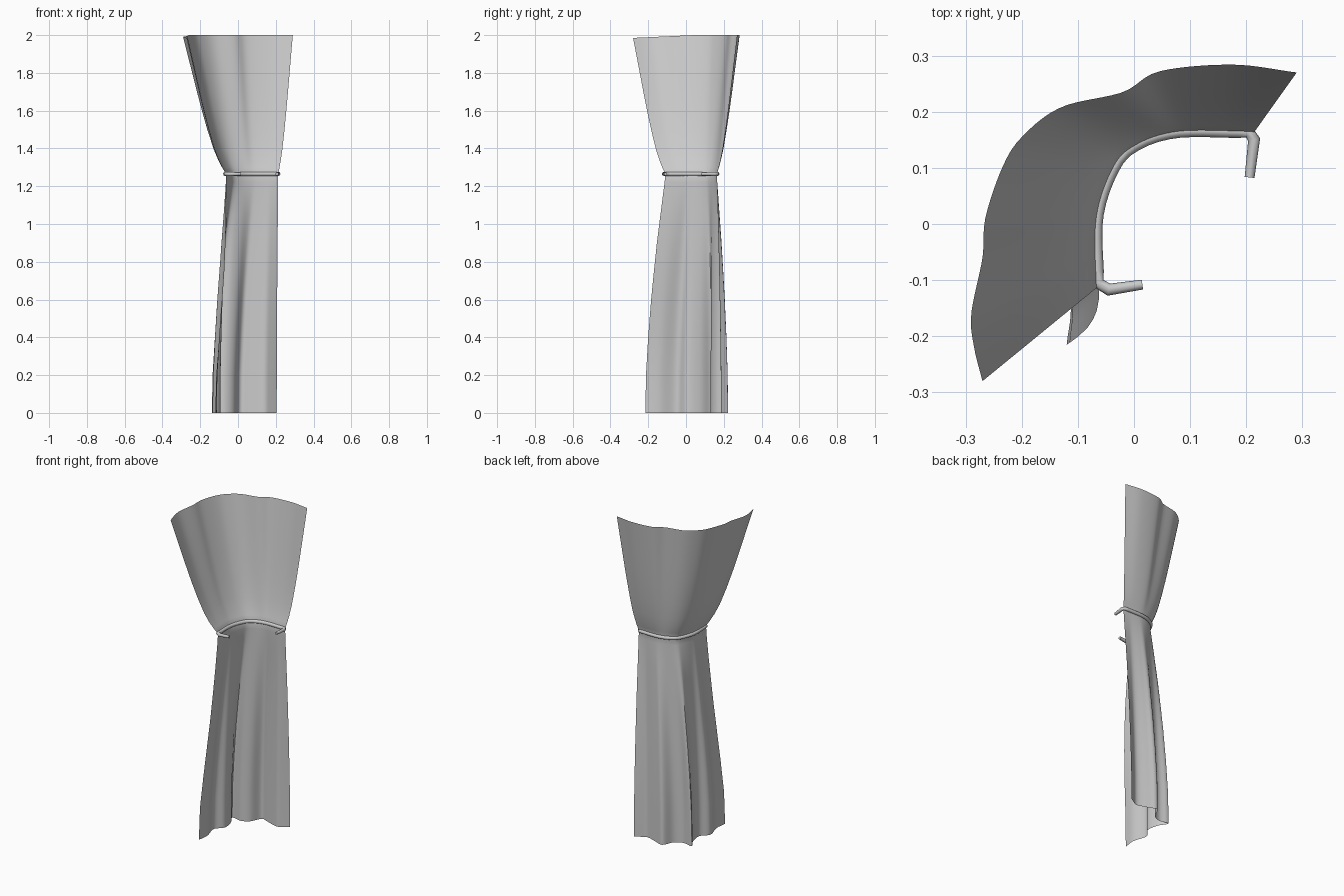
import bpy, bmesh
from mathutils import Vector

if "Cube" in bpy.data.objects:
    bpy.data.objects.remove(bpy.data.objects["Cube"])


def spline(points, n):
    """Catmull-Rom through the points, resampled to n evenly spaced points."""
    p = [Vector(q) for q in points]
    p = [2 * p[0] - p[1]] + p + [2 * p[-1] - p[-2]]
    dense = []
    for a, b, c, d in zip(p, p[1:], p[2:], p[3:]):
        for k in range(20):
            t = k / 20
            dense.append(0.5 * (2 * b + (c - a) * t + (2 * a - 5 * b + 4 * c - d) * t**2
                                + (3 * b - a - 3 * c + d) * t**3))
    dense.append(p[-2])
    length = [0]
    for a, b in zip(dense, dense[1:]):
        length.append(length[-1] + (b - a).length)
    out, j = [], 0
    for i in range(n):
        s = length[-1] * i / (n - 1)
        while j < len(dense) - 2 and length[j + 1] < s:
            j += 1
        out.append(dense[j].lerp(dense[j + 1], (s - length[j]) / (length[j + 1] - length[j])))
    return out


def smooth(ob):
    bpy.context.view_layer.objects.active = ob
    ob.select_set(True)
    bpy.ops.object.shade_smooth_by_angle(angle=1.0)
    ob.select_set(False)


# Plan curves of the cloth: top edge, gathered waist and folded hem
N = 61
WAIST_Z = 1.265
top = spline([(-.27, -.28), (-.285, -.22), (-.29, -.16), (-.27, -.06), (-.265, .01), (-.235, .1),
              (-.2, .155), (-.13, .208), (-.02, .235), (.045, .272), (.175, .284), (.29, .27)], N)
waist = spline([(-.062, -.11), (-.062, .01), (-.035, .095), (0, .135), (.075, .162), (.213, .162)], N)
hem = spline([(-.12, -.215), (-.113, -.14), (-.135, -.05), (-.095, .005), (-.105, .08), (-.138, .14),
              (-.075, .13), (-.025, .155), (.01, .22), (.06, .208), (.134, .185), (.17, .2),
              (.205, .222)], N)

# Height and spread away from the waist, above and below the tie
upper = [(2, 1), (1.9, .89), (1.8, .78), (1.7, .67), (1.6, .555), (1.5, .43), (1.4, .29),
         (1.34, .18), (1.3, .09), (WAIST_Z, 0)]
lower = [(1.22, .03), (1.15, .12), (1.05, .24), (.9, .42), (.75, .57), (.6, .71), (.4, .86),
         (.2, .97), (0, 1)]

# Curtain sheet
bm = bmesh.new()
rows = []
for edge, levels in ((top, upper), (hem, lower)):
    for z, f in levels:
        row = []
        for i in range(N):
            s = i / (N - 1)
            power = 1 + 2 * max(0, 1 - 4 * s) if edge is hem else 1
            x = waist[i].x + (edge[i].x - waist[i].x) * f**power
            y = waist[i].y + (edge[i].y - waist[i].y) * f
            drop = .015 * max(0, 1 - 3 * s) * f if edge is top else 0
            row.append(bm.verts.new((x, y, z - drop)))
        rows.append(row)
for a, b in zip(rows, rows[1:]):
    for i in range(N - 1):
        bm.faces.new((a[i], a[i + 1], b[i + 1], b[i]))
mesh = bpy.data.meshes.new("curtain")
bm.to_mesh(mesh)
bm.free()
curtain = bpy.data.objects.new("curtain", mesh)
bpy.context.collection.objects.link(curtain)
smooth(curtain)

# Tie-back cord around the waist, with both ends hooked inward
path = [(.015, -.108), (-.045, -.117)]
path += [tuple(p) for p in spline([(-.064, -.105), (-.066, .01), (-.039, .095), (-.002, .138),
                                   (.075, .164), (.205, .164)], 24)]
path += [(.214, .15), (.206, .083)]
curve = bpy.data.curves.new("tie_back", 'CURVE')
curve.dimensions = '3D'
curve.bevel_depth = .011
curve.bevel_resolution = 2
curve.use_fill_caps = True
line = curve.splines.new('POLY')
line.points.add(len(path) - 1)
for pt, (x, y) in zip(line.points, path):
    pt.co = (x, y, WAIST_Z, 1)
for k in (0, -1):
    line.points[k].radius = .8
tie = bpy.data.objects.new("tie_back", curve)
bpy.context.collection.objects.link(tie)
bpy.context.view_layer.objects.active = tie
tie.select_set(True)
bpy.ops.object.convert(target='MESH')
smooth(bpy.context.view_layer.objects.active)
